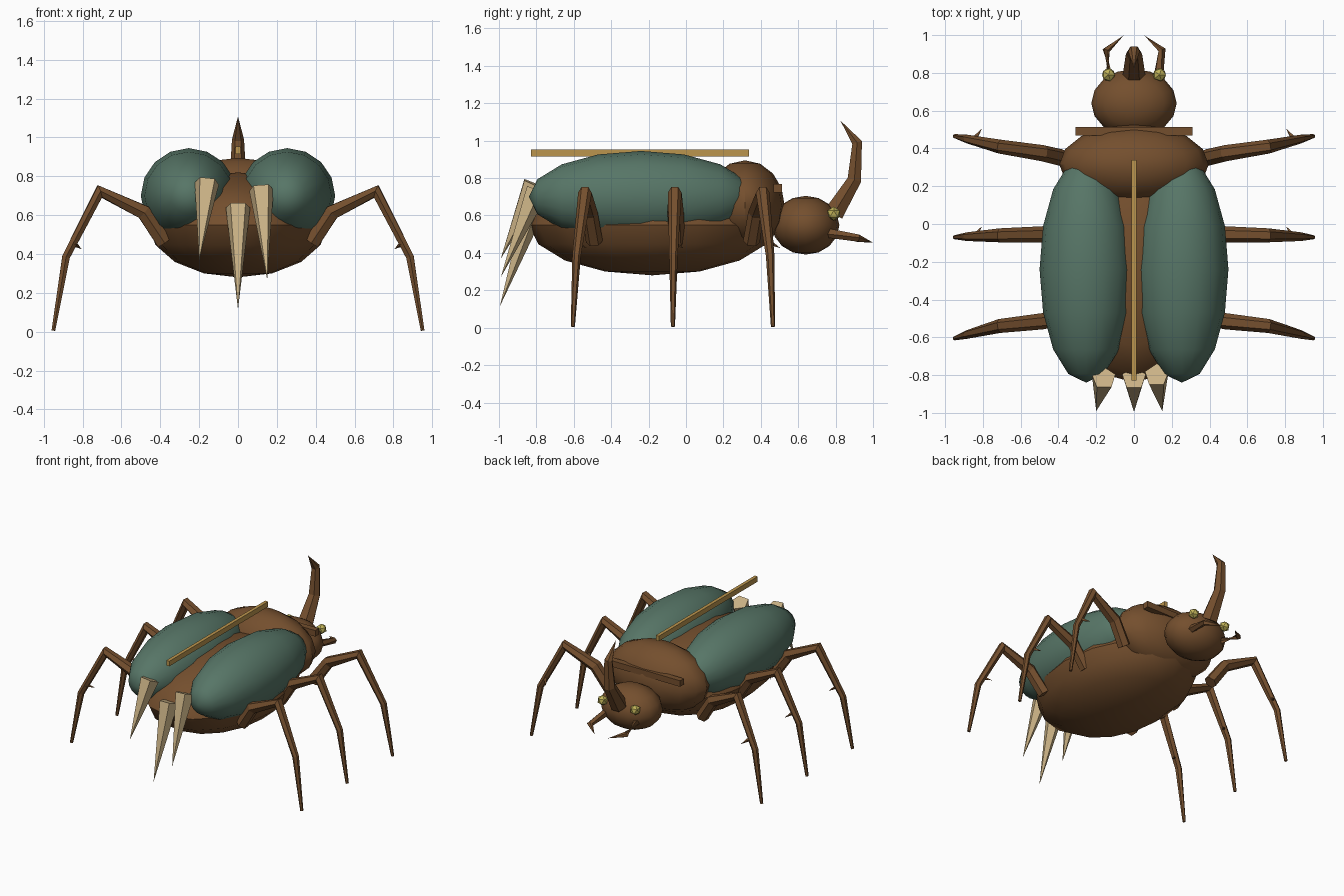
import bpy, bmesh, math
from mathutils import Vector, Matrix

if "Cube" in bpy.data.objects:
    bpy.data.objects.remove(bpy.data.objects["Cube"])


def material(name, rgb):
    m = bpy.data.materials.new(name)
    m.diffuse_color = (*rgb, 1)
    m.use_nodes = True
    m.node_tree.nodes["Principled BSDF"].inputs["Base Color"].default_value = m.diffuse_color
    return m


BROWN = material("brown shell", (0.175, 0.078, 0.027))
GREEN = material("green wing", (0.095, 0.18, 0.135))
TAN = material("tan spike", (0.60, 0.45, 0.24))
GOLD = material("gold stripe", (0.50, 0.30, 0.075))
YELLOW = material("yellow eye", (0.53, 0.45, 0.10))


def finish(obj, name, mat):
    obj.name = name
    obj.data.name = name
    obj.data.materials.append(mat)
    return obj


def ellipsoid(name, mat, loc, radii, along_y=False):
    # Low-poly ball with smooth shading, poles along z or y
    bpy.ops.mesh.primitive_uv_sphere_add(segments=16, ring_count=8, radius=1)
    o = bpy.context.object
    if along_y:
        o.data.transform(Matrix.Rotation(math.pi / 2, 4, 'X'))
    o.data.transform(Matrix.Translation(loc) @ Matrix.Diagonal((*radii, 1)))
    bpy.ops.object.shade_smooth_by_angle(angle=math.radians(35))
    return finish(o, name, mat)


def box(name, mat, loc, size):
    bpy.ops.mesh.primitive_cube_add(size=1)
    o = bpy.context.object
    o.data.transform(Matrix.Translation(loc) @ Matrix.Diagonal((*size, 1)))
    return finish(o, name, mat)


def limb(name, mat, points, radii, sides=6, turn=0.0):
    # Tapered faceted tube along a path; a zero radius closes to a point
    pts = [Vector(p) for p in points]
    bm = bmesh.new()
    rings = []
    for i, (p, r) in enumerate(zip(pts, radii)):
        before = (p - pts[i - 1]).normalized() if i else Vector()
        after = (pts[i + 1] - p).normalized() if i + 1 < len(pts) else Vector()
        t = (before + after).normalized()
        side = t.cross(Vector((0, 1, 0)))
        if side.length < 0.3:
            side = t.cross(Vector((1, 0, 0)))
        side.normalize()
        up = t.cross(side)
        if r == 0:
            rings.append([bm.verts.new(p)])
            continue
        angles = [turn + math.tau * k / sides for k in range(sides)]
        rings.append([bm.verts.new(p + r * (math.cos(a) * side + math.sin(a) * up))
                      for a in angles])
    for a, b in zip(rings, rings[1:]):
        for k in range(sides):
            n = (k + 1) % sides
            if len(b) == 1:
                bm.faces.new((a[k], a[n], b[0]))
            else:
                bm.faces.new((a[k], a[n], b[n], b[k]))
    for end in (rings[0], rings[-1]):
        if len(end) > 1:
            bm.faces.new(end)
    bmesh.ops.recalc_face_normals(bm, faces=bm.faces)
    me = bpy.data.meshes.new(name)
    bm.to_mesh(me)
    bm.free()
    o = bpy.data.objects.new(name, me)
    bpy.context.collection.objects.link(o)
    return finish(o, name, mat)


# Body
ellipsoid("abdomen", BROWN, (0, -0.18, 0.55), (0.46, 0.66, 0.27))
ellipsoid("thorax", BROWN, (0, 0.315, 0.655), (0.395, 0.212, 0.24))
ellipsoid("head", BROWN, (0, 0.64, 0.548), (0.226, 0.18, 0.157))

# Collar bar and floating centre stripe
box("collar_bar", BROWN, (0, 0.49, 0.745), (0.62, 0.045, 0.045))
box("centre_stripe", GOLD, (0, -0.245, 0.935), (0.025, 1.165, 0.038))

# Horn curving up and back
limb("horn", BROWN,
     [(0, 0.79, 0.61), (0, 0.90, 0.79), (0, 0.915, 0.99), (0, 0.825, 1.108)],
     [0.06, 0.043, 0.031, 0], 6)

for s, label in ((1, "right"), (-1, "left")):
    ellipsoid(label + "_wing_case", GREEN, (s * 0.253, -0.24, 0.70),
              (0.247, 0.60, 0.245), True)

    # Eyes
    bpy.ops.mesh.primitive_ico_sphere_add(subdivisions=1, radius=0.038,
                                          location=(s * 0.135, 0.79, 0.61))
    finish(bpy.context.object, label + "_eye", YELLOW)

    # Mandibles
    limb(label + "_mandible", BROWN,
         [(s * 0.125, 0.75, 0.51), (s * 0.148, 0.92, 0.478), (s * 0.055, 0.998, 0.456)],
         [0.028, 0.021, 0], 5)

    # Legs: y at hip, bend, knee, ankle and foot
    for where, ys in (("front", (0.35, 0.375, 0.41, 0.45, 0.465)),
                      ("middle", (-0.05, -0.055, -0.06, -0.067, -0.07)),
                      ("hind", (-0.49, -0.515, -0.54, -0.585, -0.605))):
        xs = (0.38, 0.485, 0.712, 0.885, 0.95)
        zs = (0.46, 0.615, 0.722, 0.385, 0.006)
        limb(f"{label}_{where}_leg", BROWN,
             [(s * x, y, z) for x, y, z in zip(xs, ys, zs)],
             [0.045, 0.043, 0.037, 0.023, 0.011], 6, math.pi / 6)
        # Small thorn on the shin
        y = ys[3]
        limb(f"{label}_{where}_thorn", BROWN,
             [(s * 0.845, y, 0.455), (s * 0.805, y + 0.055, 0.425)],
             [0.016, 0], 4)

# Tail spikes
for name, base, tip in (("left", (-0.16, -0.815, 0.77), (-0.20, -0.99, 0.37)),
                        ("middle", (0, -0.815, 0.645), (0, -0.995, 0.115)),
                        ("right", (0.12, -0.80, 0.735), (0.15, -0.99, 0.27))):
    limb(name + "_tail_spike", TAN, [base, tip], [0.066, 0], 5, math.radians(54))
